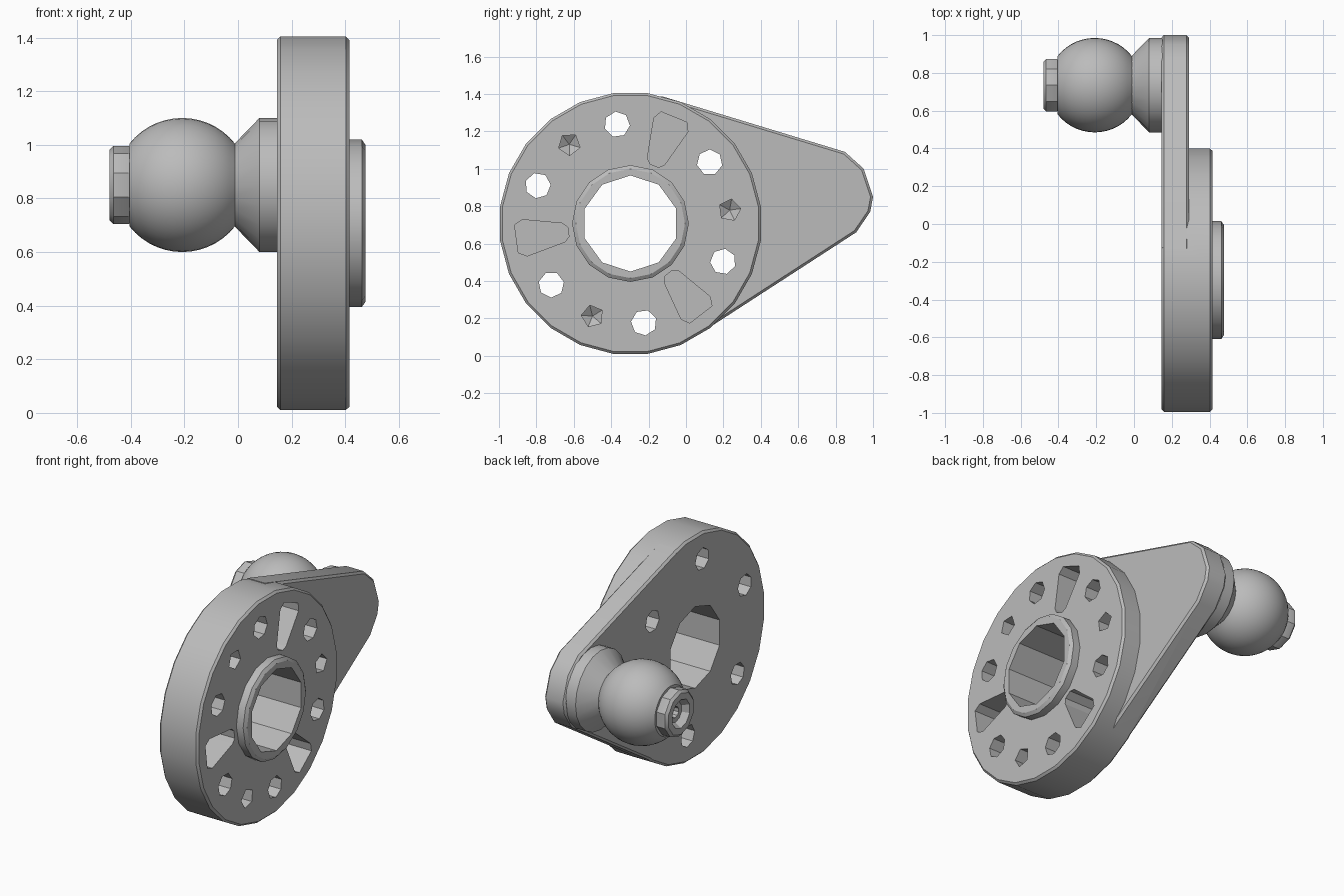
import bpy, bmesh, math
from mathutils import Vector

if "Cube" in bpy.data.objects:
    bpy.data.objects.remove(bpy.data.objects["Cube"], do_unlink=True)

GREY = (0.5, 0.5, 0.5, 1)
metal = bpy.data.materials.new("grey_metal")
metal.use_nodes = True
metal.diffuse_color = GREY
metal.node_tree.nodes["Principled BSDF"].inputs["Base Color"].default_value = GREY

HUB = (-0.297, 0.707)      # wheel centre (y, z)
PIN = (0.735, 0.85)        # ball stud centre (y, z)
BACK, ARM_FRONT, FRONT = 0.145, 0.29, 0.415
FIRST = math.radians(7.7)  # angle of the first hole


def finish(name, bm):
    bmesh.ops.recalc_face_normals(bm, faces=bm.faces)
    mesh = bpy.data.meshes.new(name)
    bm.to_mesh(mesh)
    bm.free()
    mesh.materials.append(metal)
    obj = bpy.data.objects.new(name, mesh)
    bpy.context.collection.objects.link(obj)
    return obj


def lathe(name, profile, sides, centre, phase=0.0):
    """Solid turned around the x direction from (x, radius) points."""
    bm = bmesh.new()
    rings = []
    for x, r in profile:
        if r == 0:
            rings.append([bm.verts.new((x, *centre))])
            continue
        angles = [phase + math.tau * i / sides for i in range(sides)]
        rings.append([bm.verts.new((x, centre[0] + r * math.cos(a),
                                    centre[1] + r * math.sin(a))) for a in angles])
    for a, b in zip(rings, rings[1:]):
        for i in range(sides):
            j = (i + 1) % sides
            if len(b) == 1:
                bm.faces.new((a[i], a[j], b[0]))
            else:
                bm.faces.new((a[i], a[j], b[j], b[i]))
    for ring in (rings[0], rings[-1]):
        if len(ring) > 1:
            bm.faces.new(ring)
    return finish(name, bm)


def prism(name, outline, x0, x1, bevel=0.0):
    """Outline in (y, z), extruded along x, with optional edge chamfer."""
    bm = bmesh.new()
    face = bm.faces.new([bm.verts.new((x0, y, z)) for y, z in outline])
    ext = bmesh.ops.extrude_face_region(bm, geom=[face])
    moved = [v for v in ext["geom"] if isinstance(v, bmesh.types.BMVert)]
    bmesh.ops.translate(bm, verts=moved, vec=Vector((x1 - x0, 0, 0)))
    if bevel:
        rims = [e for e in bm.edges if abs(e.verts[0].co.x - e.verts[1].co.x) < 1e-5]
        bmesh.ops.bevel(bm, geom=rims, offset=bevel, segments=1, affect='EDGES')
    return finish(name, bm)


def combine(target, tool, operation):
    mod = target.modifiers.new(operation.lower(), 'BOOLEAN')
    mod.operation, mod.object, mod.solver = operation, tool, 'EXACT'
    select(target)
    bpy.ops.object.modifier_apply(modifier=mod.name)
    bpy.data.objects.remove(tool, do_unlink=True)


def select(obj):
    bpy.ops.object.select_all(action='DESELECT')
    obj.select_set(True)
    bpy.context.view_layer.objects.active = obj


def polar(radius, angle):
    return (HUB[0] + radius * math.cos(angle), HUB[1] + radius * math.sin(angle))


# Wheel disc with chamfered rims
R, C = 0.703, 0.013
body = lathe("crank_body", [(BACK, R - C), (BACK + C, R), (FRONT - C, R), (FRONT, R - C)],
             24, HUB, math.radians(7.5))

# Tapered arm reaching back to the ball stud
arm = prism("arm", [(-0.13, 1.388), (0.85, 1.09), (0.95, 1.0), (1.0, 0.85),
                    (0.985, 0.77), (0.91, 0.66), (0.1, 0.135), (-0.25, 0.7)],
            BACK, ARM_FRONT, 0.013)
combine(body, arm, 'UNION')

# Raised hub collar
collar = lathe("collar", [(0.35, 0.312), (0.462, 0.312), (0.476, 0.292)], 16, HUB)
combine(body, collar, 'UNION')

# Central bore
bore = lathe("bore", [(0, 0.257), (0.6, 0.257)], 10, HUB, math.radians(18))
combine(body, bore, 'DIFFERENCE')

# Ring of twelve openings: blind holes, through holes and wedge pockets
half = [(0.335, 0.025), (0.36, 0.05), (0.57, 0.098), (0.615, 0.075)]
wedge = half + [(r, -t) for r, t in reversed(half)]
for k in range(12):
    angle = FIRST + k * math.tau / 12
    spot = polar(0.535, angle)
    if k % 2:
        cutter = lathe("through_hole", [(0, 0.069), (0.6, 0.069)], 7, spot, angle)
    elif k % 4 == 0:
        cutter = lathe("blind_hole", [(0.6, 0.06), (0.27, 0.06), (0.235, 0)], 5, spot, angle)
    else:
        c, s = math.cos(angle), math.sin(angle)
        cutter = prism("pocket", [(HUB[0] + r * c - t * s, HUB[1] + r * s + t * c)
                                  for r, t in wedge], 0.2, 0.6)
    combine(body, cutter, 'DIFFERENCE')

# Ball stud: flared base, ball and hollow end nut
base = lathe("stud_base", [(0.15, 0.25), (0.08, 0.25), (-0.015, 0.152)], 20, PIN)
cut = math.acos(0.197 / 0.25)
arc = [cut + (math.pi - 2 * cut) * i / 14 for i in range(15)]
ball = lathe("ball", [(-0.208 + 0.25 * math.cos(a), 0.25 * math.sin(a)) for a in arc],
             40, PIN)
nut = lathe("end_nut", [(-0.39, 0.135), (-0.41, 0.146), (-0.465, 0.146), (-0.48, 0.13),
                        (-0.48, 0.09), (-0.44, 0.065), (-0.44, 0.035), (-0.405, 0.035),
                        (-0.405, 0)], 10, PIN, math.radians(18))

for obj in (body, base, ball, nut):
    select(obj)
    bpy.ops.object.shade_smooth_by_angle(angle=math.radians(30))
